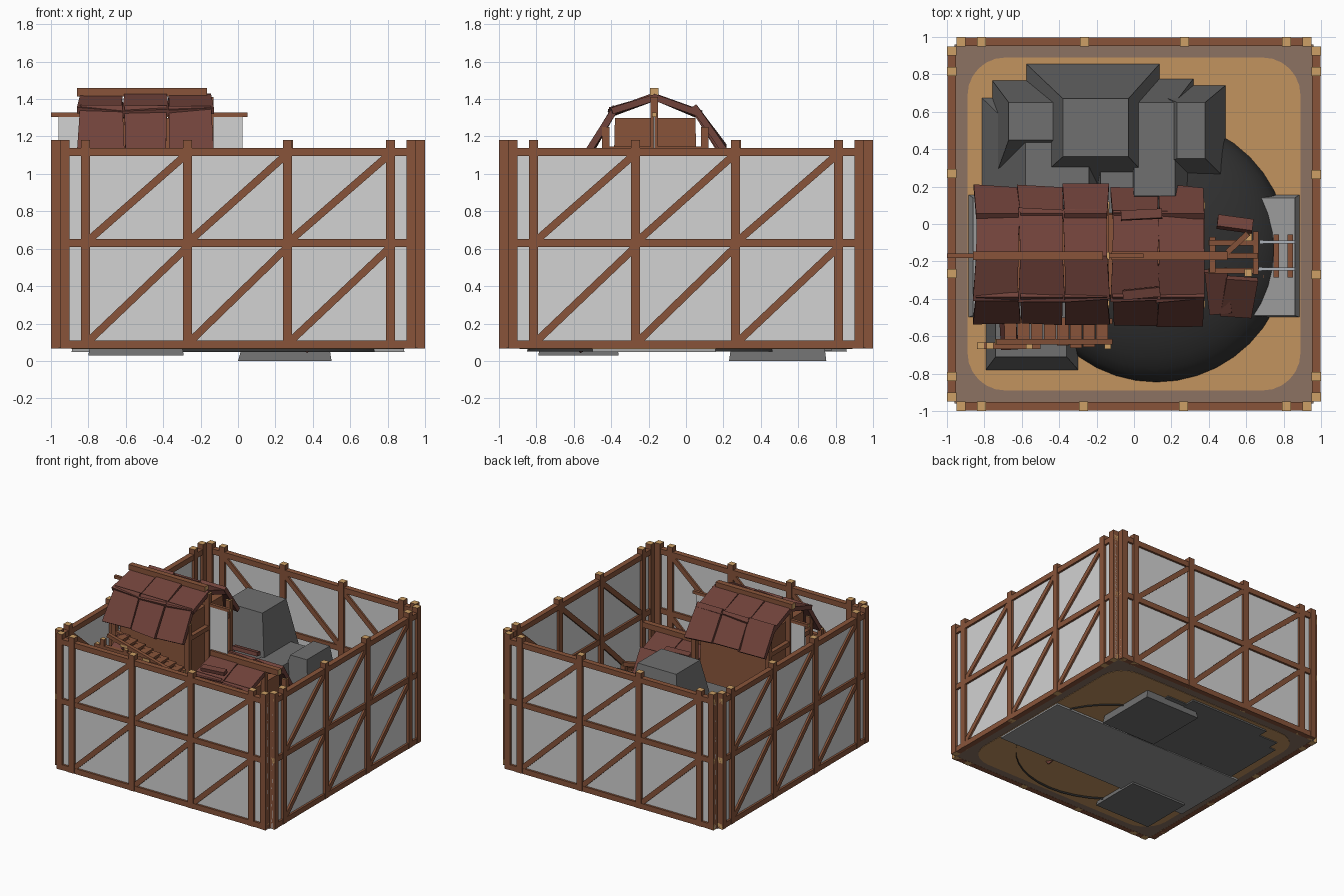
import bpy, bmesh, math, random
from mathutils import Vector, Matrix

if "Cube" in bpy.data.objects:
    bpy.data.objects.remove(bpy.data.objects["Cube"])
random.seed(4)

def mat(name, r, g, b):
    m = bpy.data.materials.new(name)
    f = lambda c: ((c / 255 + 0.055) / 1.055) ** 2.4
    m.diffuse_color = (f(r), f(g), f(b), 1)
    m.use_nodes = True
    m.node_tree.nodes["Principled BSDF"].inputs["Base Color"].default_value = m.diffuse_color
    return m

WOOD = mat("timber_brown", 136, 84, 58)
END = mat("end_grain_tan", 205, 160, 102)
PANEL = mat("panel_pale_grey", 210, 210, 210)
FLOOR = mat("sand_tan", 194, 147, 95)
BORDER = mat("border_taupe", 140, 114, 98)
ROCK = mat("rock_grey", 112, 112, 112)
SLAB = mat("slab_light_grey", 156, 156, 156)
MOUND = mat("mound_charcoal", 50, 50, 50)
TILE = mat("roof_red_brown", 112, 66, 58)
METAL = mat("rail_metal", 172, 178, 186)

def finish(name, bm, *mats):
    bmesh.ops.recalc_face_normals(bm, faces=bm.faces)
    me = bpy.data.meshes.new(name)
    bm.to_mesh(me)
    bm.free()
    for m in mats:
        me.materials.append(m)
    ob = bpy.data.objects.new(name, me)
    bpy.context.collection.objects.link(ob)
    return ob

def hexa(bm, lo, hi):
    """Solid between two matching loops of points."""
    a = [bm.verts.new(p) for p in lo]
    b = [bm.verts.new(p) for p in hi]
    n = len(a)
    caps = [bm.faces.new(a[::-1]), bm.faces.new(b)]
    for i in range(n):
        bm.faces.new((a[i], a[(i + 1) % n], b[(i + 1) % n], b[i]))
    return caps

def beam(bm, p, q, w=0.05, h=None):
    """Squared timber from p to q, with end grain on both ends."""
    p, q, h = Vector(p), Vector(q), h or w
    d = (q - p).normalized()
    s = d.cross(Vector((0, 1, 0) if abs(d.z) > 0.9 else (0, 0, 1))).normalized()
    u = s.cross(d)
    ring = [s * w / 2 * i + u * h / 2 * j for i, j in ((-1, -1), (1, -1), (1, 1), (-1, 1))]
    for f in hexa(bm, [p + r for r in ring], [q + r for r in ring]):
        f.material_index = 1

def timbers(name, parts):
    bm = bmesh.new()
    for p in parts:
        beam(bm, *p)
    return finish(name, bm, WOOD, END)

def rect(x0, x1, y0, y1, z):
    return [(x0, y0, z), (x1, y0, z), (x1, y1, z), (x0, y1, z)]

def frustum(name, base, z0, top, z1, m):
    bm = bmesh.new()
    hexa(bm, rect(*base, z0), rect(*top, z1))
    return finish(name, bm, m)

def box(name, x0, x1, y0, y1, z0, z1, m):
    return frustum(name, (x0, x1, y0, y1), z0, (x0, x1, y0, y1), z1, m)

# four timber-framed walls with thin panels
posts = [-0.815, -0.27, 0.265, 0.815]
parts = [((x, -0.975, 0.066), (x, -0.975, 1.18), 0.05) for x in posts + [-0.925, 0.925]]
parts += [((-0.95, -0.975, z), (0.95, -0.975, z), 0.044) for z in (0.088, 0.63, 1.117)]
for a, b in zip(posts, posts[1:]):
    for z0, z1 in ((0.1, 0.6), (0.64, 1.1)):
        parts.append(((a + 0.01, -0.975, z0), (b - 0.01, -0.975, z1), 0.04))
frame = timbers("wall_frame_front", parts)
panel = box("wall_panel_front", -0.95, 0.95, -0.98, -0.97, 0.07, 1.13, PANEL)
for k, side in enumerate(("right", "back", "left"), 1):
    for src, kind in ((frame, "frame"), (panel, "panel")):
        ob = bpy.data.objects.new(f"wall_{kind}_{side}", src.data)
        ob.rotation_euler.z = k * math.pi / 2
        bpy.context.collection.objects.link(ob)

# floor border and rounded sand floor
box("floor_border", -0.96, 0.96, -0.96, 0.96, 0.067, 0.072, BORDER)
pts = []
for k, (sx, sy) in enumerate(((1, 1), (-1, 1), (-1, -1), (1, -1))):
    for i in range(7):
        a = (k + i / 6) * math.pi / 2
        pts.append((sx * 0.69 + 0.2 * math.cos(a), sy * 0.69 + 0.2 * math.sin(a)))
bm = bmesh.new()
hexa(bm, [(x, y, 0.064) for x, y in pts], [(x, y, 0.076) for x, y in pts])
finish("sand_floor", bm, FLOOR)

# dark mound
bm = bmesh.new()
bmesh.ops.create_uvsphere(bm, u_segments=40, v_segments=20, radius=1)
bmesh.ops.bisect_plane(bm, geom=bm.verts[:] + bm.edges[:] + bm.faces[:], plane_co=(0, 0, 0),
                       plane_no=(0, 0, -1), clear_outer=True)
bmesh.ops.transform(bm, matrix=Matrix.Translation((0.12, -0.14, 0.05)) @ Matrix.Diagonal((0.71, 0.71, 0.3, 1)), verts=bm.verts)
for f in bm.faces:
    f.smooth = True
finish("dark_mound", bm, MOUND)

# stone slabs and the stepped rock pile
frustum("long_slab", (-0.89, 0.89, -0.5, 0.16), 0.047, (-0.86, 0.86, -0.49, 0.14), 0.19, SLAB)
frustum("front_rock", (-0.8, -0.29, -0.79, -0.36), 0.03, (-0.74, -0.36, -0.71, -0.42), 0.4, ROCK)
for i, (base, z0, top, z1) in enumerate([
        ((-0.58, 0.14, 0.18, 0.86), 0.05, (-0.38, -0.03, 0.36, 0.67), 1.07),
        ((-0.76, -0.3, 0.2, 0.77), 0.055, (-0.67, -0.42, 0.45, 0.65), 0.8),
        ((-0.82, -0.18, 0.05, 0.68), 0.055, (-0.58, -0.24, 0.1, 0.45), 0.76),
        ((-0.02, 0.32, 0.1, 0.78), 0.055, (0.0, 0.22, 0.15, 0.65), 0.74),
        ((0.0, 0.5, 0.23, 0.75), 0.0, (0.23, 0.38, 0.35, 0.65), 0.8),
        ((-0.2, 0.2, 0.0, 0.4), 0.05, (-0.18, 0.12, 0.05, 0.31), 0.6)]):
    frustum(f"rock_block_{i + 1}", base, z0, top, z1, ROCK)

# mansard roofs laid with uneven slabs
SLOPES = [((-0.17, 1.43), (-0.41, 1.345)), ((-0.39, 1.365), (-0.54, 1.12)),
          ((-0.17, 1.43), (0.075, 1.345)), ((0.055, 1.365), (0.205, 1.15))]

def roof(name, x0, x1, n, dz):
    bm = bmesh.new()
    step = (x1 - x0) / n
    j = lambda s=0.013: random.uniform(-s, s)
    for (ya, za), (yb, zb) in SLOPES:
        nrm = Vector((0, za - zb, abs(yb - ya))).normalized() * 0.035
        if yb < ya:
            nrm.y *= -1
        for i in range(n):
            a, b = x0 + i * step, x0 + (i + 1) * step
            lift = j(0.008)
            lo = [Vector((a + 0.006, ya, za + dz + lift)), Vector((b - 0.004, ya, za + dz + lift)),
                  Vector((b + j(), yb + j(), zb + dz + j())), Vector((a + j(), yb + j(), zb + dz + j()))]
            hexa(bm, [v - nrm for v in lo], lo)
    return finish(name, bm, TILE)

roof("upper_roof", -0.85, -0.14, 3, 0)
roof("lower_roof", -0.12, 0.38, 2, -0.51)

# ridge beams and gable frames
timbers("ridge_beams", [((-0.86, -0.17, 1.437), (-0.165, -0.17, 1.437), 0.045),
                        ((-1.0, -0.17, 1.315), (0.05, -0.17, 1.315), 0.024),
                        ((-0.12, -0.17, 0.93), (0.5, -0.17, 0.93), 0.045)])
gables = []
for x, dz in ((-0.82, 0), (-0.15, 0), (0.36, -0.51)):
    gables += [((x, y, 0.1), (x, y, t + dz), 0.04) for y, t in ((-0.43, 1.25), (0.1, 1.25), (-0.17, 1.41))]
    gables += [((x, -0.45, 1.13 + dz), (x, 0.12, 1.13 + dz), 0.035)]
timbers("gable_frames", gables)

# plank house bodies
for name, x0, x1, dz in (("upper_house_body", -0.8, -0.17, 0), ("lower_house_body", -0.17, 0.34, -0.51)):
    frustum(name, (x0, x1, -0.41, 0.08), 0.1, (x0, x1, -0.38, 0.05), 1.3 + dz, WOOD)

# hanging cloths at both ends of the upper house
box("hanging_cloth_left", -0.96, -0.83, -0.175, -0.165, 0.9, 1.31, PANEL)
box("hanging_cloth_right", -0.15, 0.025, -0.175, -0.165, 0.9, 1.31, PANEL)

# raised walkway beside the upper house
walk = [((x, -0.65, 0.1), (x, -0.65, t), 0.035) for x, t in ((-0.82, 1.0), (-0.77, 1.05), (-0.56, 1.02), (-0.14, 0.9))]
walk += [((-0.84, -0.65, 0.98), (-0.5, -0.65, 0.98), 0.035), ((-0.74, -0.63, 1.08), (-0.12, -0.63, 0.92), 0.03),
         ((-0.74, -0.52, 1.06), (-0.12, -0.52, 0.9), 0.03)]
for i in range(8):
    x = -0.66 + i * 0.07
    z = 1.07 - (x + 0.74) * 0.26
    walk.append(((x, -0.5, z), (x, -0.65 + random.uniform(-.015, .015), z), 0.064, 0.02))
timbers("walkway", walk)

# broken porch timbers
timbers("porch_frame", [((0.61, -0.07, 0.15), (0.61, -0.07, 0.6), 0.04), ((0.61, -0.26, 0.15), (0.61, -0.26, 0.52), 0.04),
                        ((0.4, -0.1, 0.56), (0.66, -0.1, 0.52), 0.03), ((0.4, -0.17, 0.62), (0.66, -0.17, 0.55), 0.03),
                        ((0.4, -0.25, 0.52), (0.66, -0.25, 0.48), 0.03), ((0.65, -0.04, 0.52), (0.65, -0.27, 0.52), 0.03),
                        ((0.42, -0.07, 0.54), (0.42, -0.26, 0.54), 0.03), ((0.5, -0.15, 0.6), (0.61, -0.05, 0.62), 0.03)])

# loose roof slabs
bm = bmesh.new()
for c, s, r in (((0.56, -0.39, 0.42), (0.17, 0.24, 0.035), (0.6, 0.1, -0.15)), ((0.54, 0.0, 0.47), (0.19, 0.07, 0.035), (-0.5, 0.1, -0.1)),
                ((0.45, -0.36, 0.44), (0.12, 0.26, 0.035), (0.5, 0.0, 0.1)), ((-0.67, -0.59, 1.0), (0.09, 0.18, 0.03), (0.6, 0, 0.05)),
                ((0.33, -0.55, 0.1), (0.1, 0.1, 0.03), (0.2, 0.7, 0.4)), ((0.04, -0.37, 0.9), (0.2, 0.05, 0.03), (0.2, 0, 0.1)),
                ((0.04, 0.05, 0.9), (0.22, 0.05, 0.03), (-0.2, 0, 0.05))):
    m = Matrix.Translation(c)
    for ang, ax in zip(r, "XYZ"):
        m = m @ Matrix.Rotation(ang, 4, ax)
    bmesh.ops.create_cube(bm, size=1, matrix=m @ Matrix.Diagonal((*s, 1)))
finish("loose_roof_slabs", bm, TILE)

# track on the slab
timbers("track_sleepers", [((x, -0.285, 0.2), (x, -0.055, 0.2), 0.03) for x in (0.68, 0.76, 0.835)])
for k, y in enumerate((-0.095, -0.24)):
    box(f"track_rail_{k + 1}", 0.6, 0.86, y - 0.008, y + 0.008, 0.21, 0.235, METAL)
